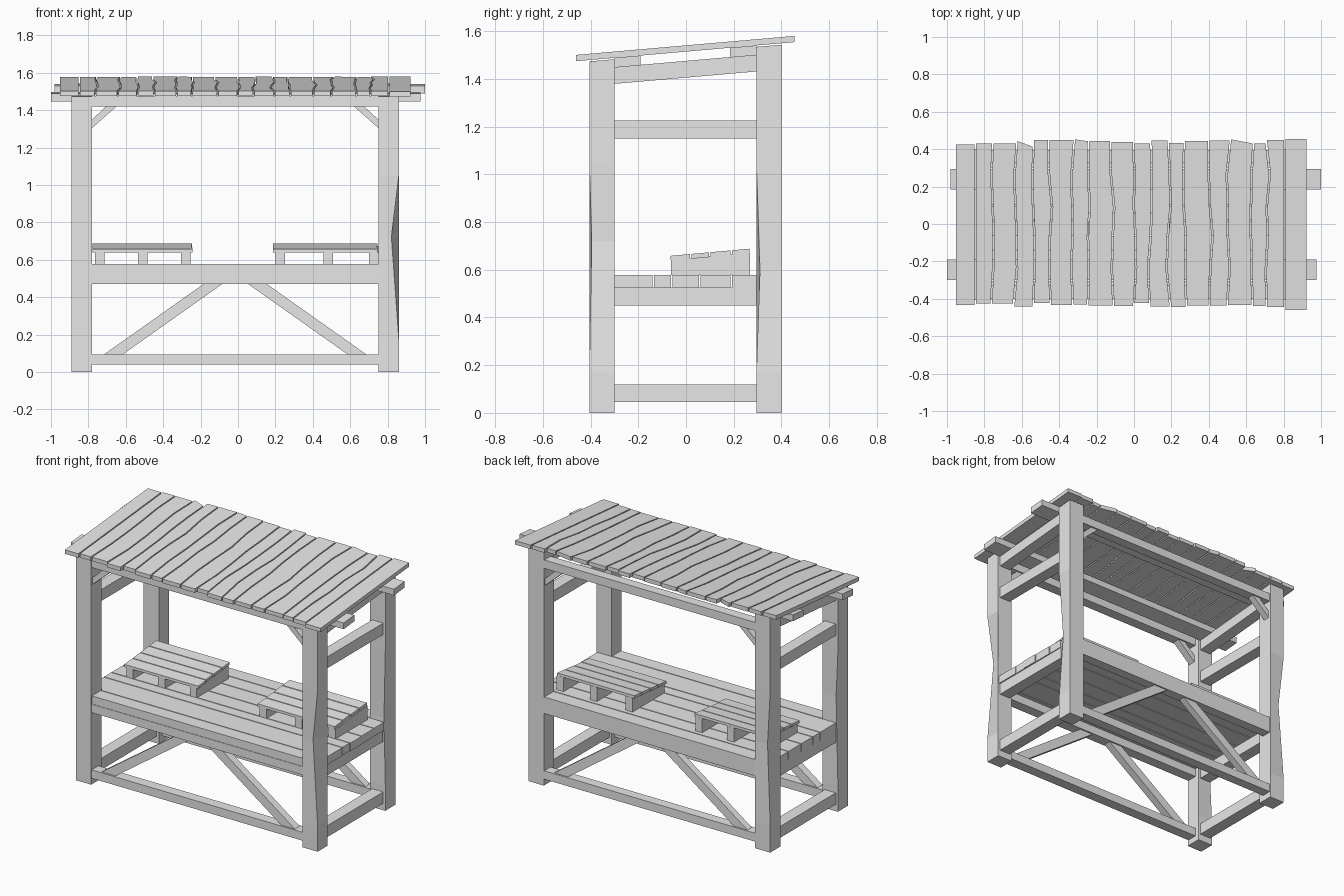
import bpy, bmesh, random
from mathutils import Vector

random.seed(4)
if "Cube" in bpy.data.objects:
    bpy.data.objects.remove(bpy.data.objects["Cube"])

wood = bpy.data.materials.new("grey_wood")
wood.use_nodes = True
grey = (0.8, 0.8, 0.8, 1)
wood.diffuse_color = grey
wood.node_tree.nodes["Principled BSDF"].inputs["Base Color"].default_value = grey

SLOPE = 0.087  # pitch of the roof


def loft(name, rings):
    """Skin a list of four-corner rings and cap both ends."""
    bm = bmesh.new()
    rows = [[bm.verts.new(p) for p in ring] for ring in rings]
    for a, b in zip(rows, rows[1:]):
        for i in range(4):
            j = (i + 1) % 4
            bm.faces.new((a[i], a[j], b[j], b[i]))
    bm.faces.new(rows[0][::-1])
    bm.faces.new(rows[-1])
    bmesh.ops.recalc_face_normals(bm, faces=bm.faces)
    mesh = bpy.data.meshes.new(name)
    bm.to_mesh(mesh)
    bm.free()
    mesh.materials.append(wood)
    obj = bpy.data.objects.new(name, mesh)
    bpy.context.collection.objects.link(obj)
    return obj


def beam(name, x, y, z, slope=0):
    """Box from three ranges, sheared so that z rises with y."""
    rings = []
    for px in x:
        rings.append([(px, py, pz + slope * py) for py, pz in
                      ((y[0], z[0]), (y[1], z[0]), (y[1], z[1]), (y[0], z[1]))])
    return loft(name, rings)


def brace(name, outline, y):
    """Flat x-z outline given a thickness along y."""
    return loft(name, [[(px, py, pz) for px, pz in outline] for py in y])


# Posts, each with a hewn dent in one corner
def post(name, x, y, corner, dx, dy, mid):
    base = [(x[0], y[0]), (x[1], y[0]), (x[1], y[1]), (x[0], y[1])]
    rings = []
    for z, amount in ((0, 0), (0.17, 0), (mid, 1), (1.05, 0), (None, 0)):
        ring = []
        for i, (px, py) in enumerate(base):
            k = amount if i == corner else 0
            top = 1.508 + SLOPE * py if z is None else z
            ring.append(Vector((px + dx * k, py + dy * k, top)))
        rings.append(ring)
    loft(name, rings)


LEFT, RIGHT = (-0.89, -0.78), (0.75, 0.86)
FRONT, BACK = (-0.405, -0.3), (0.295, 0.4)
post("front_right_post", LEFT, FRONT, 3, 0.02, -0.01, 0.75)
post("front_left_post", RIGHT, FRONT, 1, -0.04, 0.01, 0.72)
post("back_right_post", LEFT, BACK, 3, 0.03, -0.015, 0.7)
post("back_left_post", RIGHT, BACK, 1, -0.02, 0.015, 0.6)

# Long rails and braces on the front and back
for side, y in (("front", (-0.4, -0.33)), ("back", (0.33, 0.395))):
    for part, z in (("bottom_rail", (0.04, 0.095)), ("table_rail", (0.47, 0.525)),
                    ("top_rail", (1.42, 1.475))):
        beam(f"{side}_{part}", (-0.78, 0.75), y, z)
    mid_y = (y[0] + 0.01, y[1] - 0.01)
    for hand, s in (("right", -1), ("left", 1)):
        shift = -0.015
        leg = [(0.70, 0.095), (0.60, 0.095), (0.07, 0.47), (0.17, 0.47)]
        knee = [(0.765, 1.305), (0.765, 1.35), (0.69, 1.42), (0.635, 1.42)]
        brace(f"{side}_{hand}_leg_brace", [(s * a + shift, b) for a, b in leg], mid_y)
        brace(f"{side}_{hand}_knee_brace", [(s * a + shift, b) for a, b in knee], mid_y)

# Short rails on both ends
for hand, x in (("right", (-0.875, -0.795)), ("left", (0.765, 0.845))):
    for part, z in (("bottom", (0.045, 0.12)), ("table", (0.45, 0.525)),
                    ("middle", (1.15, 1.225))):
        beam(f"{hand}_{part}_rail", x, (-0.3, 0.295), z)
    beam(f"{hand}_rafter", x, (-0.3, 0.295), (1.405, 1.475), SLOPE)

# Table boards: the outer two fit between the posts
seams = [-0.4, -0.303, -0.138, -0.06, 0.058, 0.19, 0.298, 0.398]
for i, (a, b) in enumerate(zip(seams, seams[1:])):
    outer = i in (0, len(seams) - 2)
    reach = (-0.78, 0.75) if outer else (-0.875, 0.85 + 0.015 * random.random())
    beam(f"table_board_{i + 1}", reach, (a + 0.003, b - 0.003), (0.525, 0.578))

# Two sloped display stands on the table
for hand, x0, x1, feet in (("right", -0.778, -0.238, (-0.765, -0.535, -0.305)),
                           ("left", 0.187, 0.748, (0.2, 0.458, 0.7))):
    for i, x in enumerate(feet):
        support = beam(f"{hand}_stand_support_{i + 1}", (x, x + 0.05),
                       (-0.063, 0.268), (0.578, 0.646), 0)
        for v in support.data.vertices:
            if v.co.z > 0.6:
                v.co.z += 0.09 * v.co.y
    cuts = [-0.067, 0.02, 0.1, 0.19, 0.27]
    for i, (a, b) in enumerate(zip(cuts, cuts[1:])):
        trim = random.uniform(0, 0.012)
        beam(f"{hand}_stand_board_{i + 1}", (x0, x1 - trim),
             (a + 0.003, b - 0.003), (0.646, 0.664), 0.09)

# Purlins carrying the roof
beam("front_purlin", (-1.0, 0.975), (-0.3, -0.19), (1.473, 1.514), SLOPE)
beam("back_purlin", (-0.98, 1.0), (0.185, 0.295), (1.473, 1.514), SLOPE)

# Roof boards with uneven seams and ragged ends
edges = [-0.955, -0.85, -0.755, -0.635, -0.54, -0.445, -0.33, -0.24, -0.115, 0.005,
         0.085, 0.185, 0.27, 0.41, 0.505, 0.635, 0.715, 0.805, 0.925]
steps = (-1, -0.55, -0.15, 0.2, 0.6, 1)
waves = [[random.uniform(-0.011, 0.011) for _ in steps] for _ in edges]
waves[0] = waves[1] = waves[-1] = waves[-2] = [0] * len(steps)
for i in range(len(edges) - 1):
    front, back = random.uniform(0.42, 0.445), random.uniform(0.425, 0.45)
    if i == len(edges) - 2:
        front, back = 0.46, 0.455
    skew = {3: -0.03, 6: -0.01, 14: -0.022}.get(i, 0)
    rings = []
    for k, t in enumerate(steps):
        y = t * (back if t > 0 else front)
        left = edges[i] + waves[i][k] + 0.004
        right = edges[i + 1] + waves[i + 1][k] - 0.004
        ya, yb = (y - skew / 2, y + skew / 2) if t == 1 else (y, y)
        rings.append([(px, py, pz + SLOPE * py) for px, py, pz in
                      ((left, ya, 1.514), (right, yb, 1.514),
                       (right, yb, 1.54), (left, ya, 1.54))])
    loft(f"roof_board_{i + 1}", rings)
